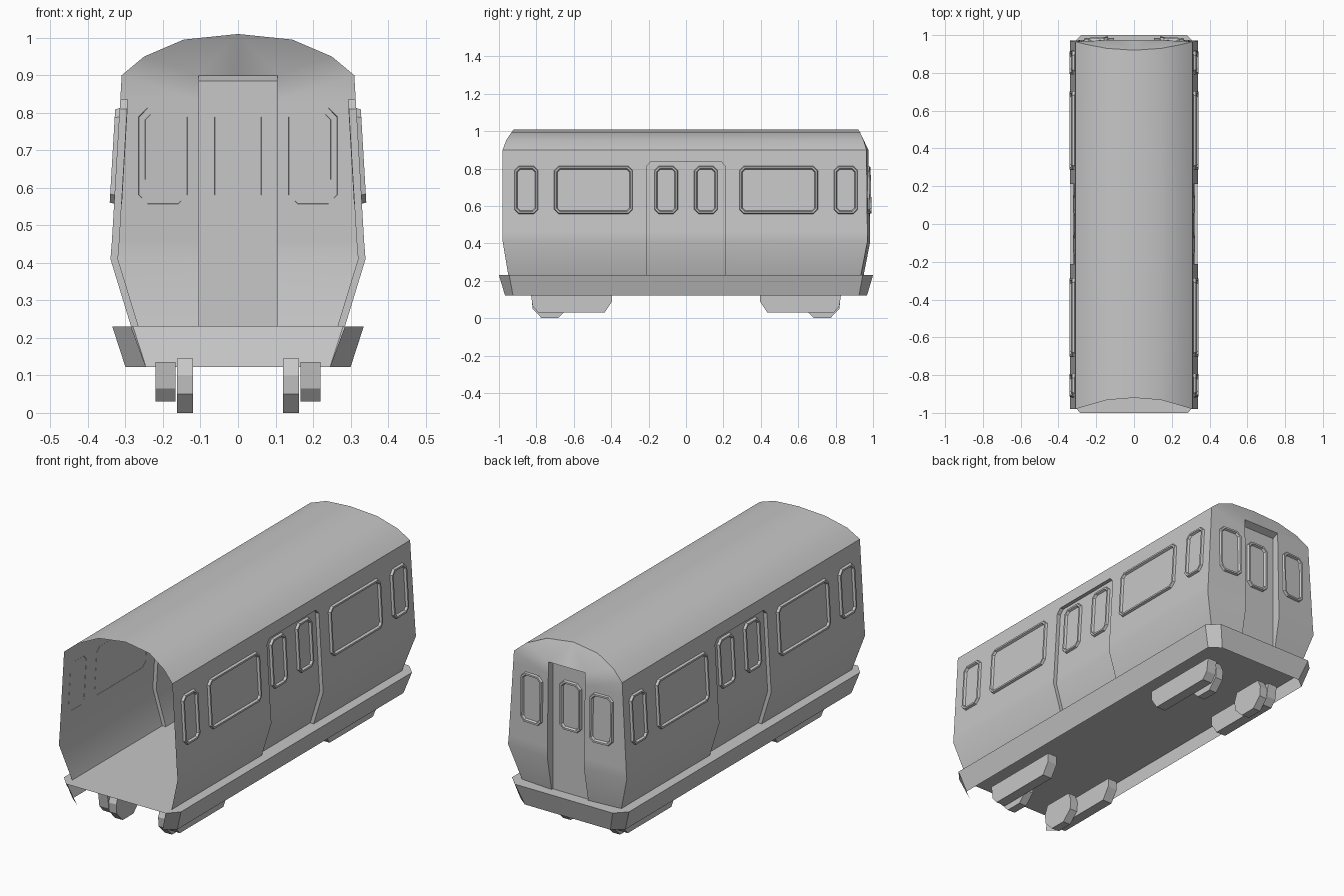
import bpy, bmesh, math
from mathutils import Vector

if "Cube" in bpy.data.objects:
    bpy.data.objects.remove(bpy.data.objects["Cube"])

grey = bpy.data.materials.new("light grey")
grey.diffuse_color = (0.57, 0.57, 0.57, 1)
grey.use_nodes = True
grey.node_tree.nodes["Principled BSDF"].inputs["Base Color"].default_value = grey.diffuse_color


def make(name, verts, faces, mode="out", mirror="X"):
    """Mesh object; mode: out / in = sheet facing away from / toward its middle, solid = closed."""
    bm = bmesh.new()
    vs = [bm.verts.new(v) for v in verts]
    for f in faces:
        bm.faces.new([vs[i] for i in f])
    bmesh.ops.remove_doubles(bm, verts=bm.verts, dist=1e-5)
    bm.normal_update()
    if mode == "solid":
        bmesh.ops.recalc_face_normals(bm, faces=bm.faces)
    else:
        mid = Vector((0, 0, 0.6))
        if mode == "in":
            mid = sum((v.co for v in bm.verts), Vector()) / len(bm.verts)
        sign = 1 if mode == "out" else -1
        for f in bm.faces:
            if sign * f.normal.dot(f.calc_center_median() - mid) < 0:
                f.normal_flip()
    me = bpy.data.meshes.new(name)
    bm.to_mesh(me)
    bm.free()
    me.materials.append(grey)
    ob = bpy.data.objects.new(name, me)
    bpy.context.collection.objects.link(ob)
    bpy.ops.object.select_all(action='DESELECT')
    ob.select_set(True)
    bpy.context.view_layer.objects.active = ob
    bpy.ops.object.shade_smooth_by_angle(angle=math.radians(28))
    if mirror:
        m = ob.modifiers.new("mirror", 'MIRROR')
        m.use_axis = ("X" in mirror, "Y" in mirror, False)
        m.merge_threshold = 0.0005
    return ob


def lerp(table, z):
    for (a, p), (b, q) in zip(table, table[1:]):
        if z <= b:
            return p + (q - p) * (z - a) / (b - a)
    return table[-1][1]


# Half cross-section and end outlines, all by height
WIDTH = [(0.23, 0.285), (0.41, 0.34), (0.46, 0.336), (0.9, 0.31),
         (0.95, 0.25), (0.995, 0.145), (1.01, 0.0)]
FRONT = [(0.23, -0.95), (0.41, -0.98), (0.9, -0.98), (0.95, -0.962), (0.995, -0.932), (1.01, -0.92)]
BACK = [(0.23, 0.935), (0.41, 0.97), (0.9, 0.965), (0.95, 0.95), (0.995, 0.93), (1.01, 0.92)]
NOSE = [(0.23, 0.95), (0.41, 0.985), (0.46, 0.985), (0.9, 0.975)]
X = lambda z: lerp(WIDTH, z)
LEVELS = [0.23, 0.41, 0.46, 0.81, 0.835, 0.9, 0.95, 0.995, 1.01]
DOOR = 0.212     # half width of side door opening
TOP = 0.19       # half width at its chamfered top

# Side wall and roof, left open at the front and at the side door
verts, faces = [], []
for z in LEVELS:
    for y in (lerp(FRONT, z), -DOOR, -TOP, TOP, DOOR, lerp(BACK, z)):
        verts.append((X(z), y, z))
for r in range(len(LEVELS) - 1):
    a, b = r * 6, r * 6 + 6
    for c in range(5):
        if c in (0, 4) or r > 3:
            faces.append((a + c, a + c + 1, b + c + 1, b + c))
    if r == 3:  # chamfered corners of the door opening
        faces += [(a + 1, b + 2, b + 1), (a + 4, b + 4, b + 3)]
make("body_shell", verts, faces)

# Recessed side door panel
half = lambda z: TOP if z > 0.82 else DOOR
verts = [(X(z) - 0.02, s * half(z), z) for z in LEVELS[:5] for s in (-1, 1)]
make("side_door", verts, [(i, i + 1, i + 3, i + 2) for i in range(0, 8, 2)])

# Jambs around the side door
path = [(-half(z), z) for z in LEVELS[:5]] + [(half(z), z) for z in LEVELS[4::-1]]
verts = [(X(z) - d, y, z) for y, z in path for d in (0, 0.02)]
make("side_door_jamb", verts, [(i, i + 1, i + 3, i + 2) for i in range(0, len(verts) - 2, 2)], "in")

# Back end wall with sloping cap above
rows = LEVELS[:6]
verts = []
for z in rows:
    verts += [(0.105, lerp(NOSE, z), z), (X(z), lerp(BACK, z), z)]
faces = [(i, i + 1, i + 3, i + 2) for i in range(0, 10, 2)]
n = len(verts)
verts += [(X(z), lerp(BACK, z), z) for z in LEVELS[6:]] + [(0, 0.975, 0.9)]
faces += [(n - 2, n - 1, n), (n - 2, n, n + 1), (n - 2, n + 1, n + 2), (n - 2, n + 2, n + 3)]
make("back_wall", verts, faces)

# Flat recessed end door with jambs and soffit
D = 0.94
make("end_door", [(0, D, 0.23), (0.105, D, 0.23), (0.105, D, 0.885), (0, D, 0.885)], [(0, 1, 2, 3)])
verts, faces = [], []
for z in rows:
    verts += [(0.105, lerp(NOSE, z), z), (0.105, D, min(z, 0.885))]
faces = [(i, i + 1, i + 3, i + 2) for i in range(0, 10, 2)]
verts += [(0, 0.975, 0.9), (0, D, 0.885)]
faces.append((10, 11, 13, 12))
jamb = make("end_door_jamb", verts, faces)
jamb.data.flip_normals()


# Window frames: raised chamfered rings laid on a surface
def ring(verts, faces, u0, u1, place, z0=0.557, z1=0.813):
    base = len(verts)
    steps = [(0, -0.001), (0.004, 0.012), (0.013, 0.012), (0.018, 0.001)]
    for t, d in steps:
        c = 0.024 - 0.586 * t
        a, b, e, f = u0 + t, u1 - t, z0 + t, z1 - t
        for u, z in ((a + c, e), (b - c, e), (b, e + c), (b, f - c),
                     (b - c, f), (a + c, f), (a, f - c), (a, e + c)):
            verts.append(place(u, z, d))
    for k in range(len(steps) - 1):
        for i in range(8):
            j = (i + 1) % 8
            p = base + k * 8
            faces.append((p + i, p + j, p + 8 + j, p + 8 + i))


on_side = lambda u, z, d: (X(z) + d, u, z)
on_door = lambda u, z, d: (X(z) - 0.02 + d, u, z)
on_back = lambda u, z, d: (u, lerp(NOSE, z) - (u - 0.105) * 0.068 + d, z)
on_end_door = lambda u, z, d: (u, D + d, z)

for name, spans, place, mirror in (
        ("side_window_frames", ((0.285, 0.705), (0.79, 0.918)), on_side, "XY"),
        ("door_window_frames", ((0.043, 0.17),), on_door, "XY"),
        ("back_window_frames", ((0.135, 0.265),), on_back, "X"),
        ("end_door_window_frame", ((-0.062, 0.062),), on_end_door, "")):
    verts, faces = [], []
    for u0, u1 in spans:
        ring(verts, faces, u0, u1, place)
    ob = make(name, verts, faces, "solid", mirror)
    # rings are open sheets: make the raised lip face outward
    axis = 0 if "X" in mirror and place is not on_back else 1
    lip = max(ob.data.polygons, key=lambda p: abs(p.normal[axis]))
    if lip.normal[axis] < 0:
        ob.data.flip_normals()

# Flared skirt with cut corners, open at the front and below
top = [(0, 1.0), (0.28, 1.0), (0.335, 0.945), (0.335, -0.945), (0.285, -1.0)]
low = [(0, 0.968), (0.245, 0.968), (0.30, 0.925), (0.30, -0.925), (0.245, -0.968)]
verts = [(x, y, 0.23) for x, y in top] + [(x, y, 0.122) for x, y in low]
make("skirt", verts, [(i, i + 1, i + 6, i + 5) for i in range(4)])

# Floor sheet
verts = [(x, y, 0.23) for x, y in top] + [(0, -1.0, 0.23)]
floor = make("floor", verts, [tuple(range(6))])
floor.data.flip_normals()


# Running gear: side frames and truncated octagonal wheels
def slab(name, outline, x0, x1):
    n = len(outline)
    verts = [(x, y, z) for x in (x0, x1) for y, z in outline]
    faces = [tuple(range(n)), tuple(range(n, 2 * n))]
    faces += [(i, (i + 1) % n, n + (i + 1) % n, n + i) for i in range(n)]
    make(name, verts, faces, "solid", "XY")


slab("bogie_frame", [(0.395, 0.135), (0.395, 0.09), (0.435, 0.03), (0.79, 0.03),
                     (0.82, 0.065), (0.83, 0.135)], 0.166, 0.22)
slab("wheel", [(0.645, 0.145), (0.627, 0.1), (0.632, 0.05), (0.684, 0.0), (0.772, 0.0),
               (0.82, 0.05), (0.825, 0.1), (0.805, 0.145)], 0.12, 0.163)
